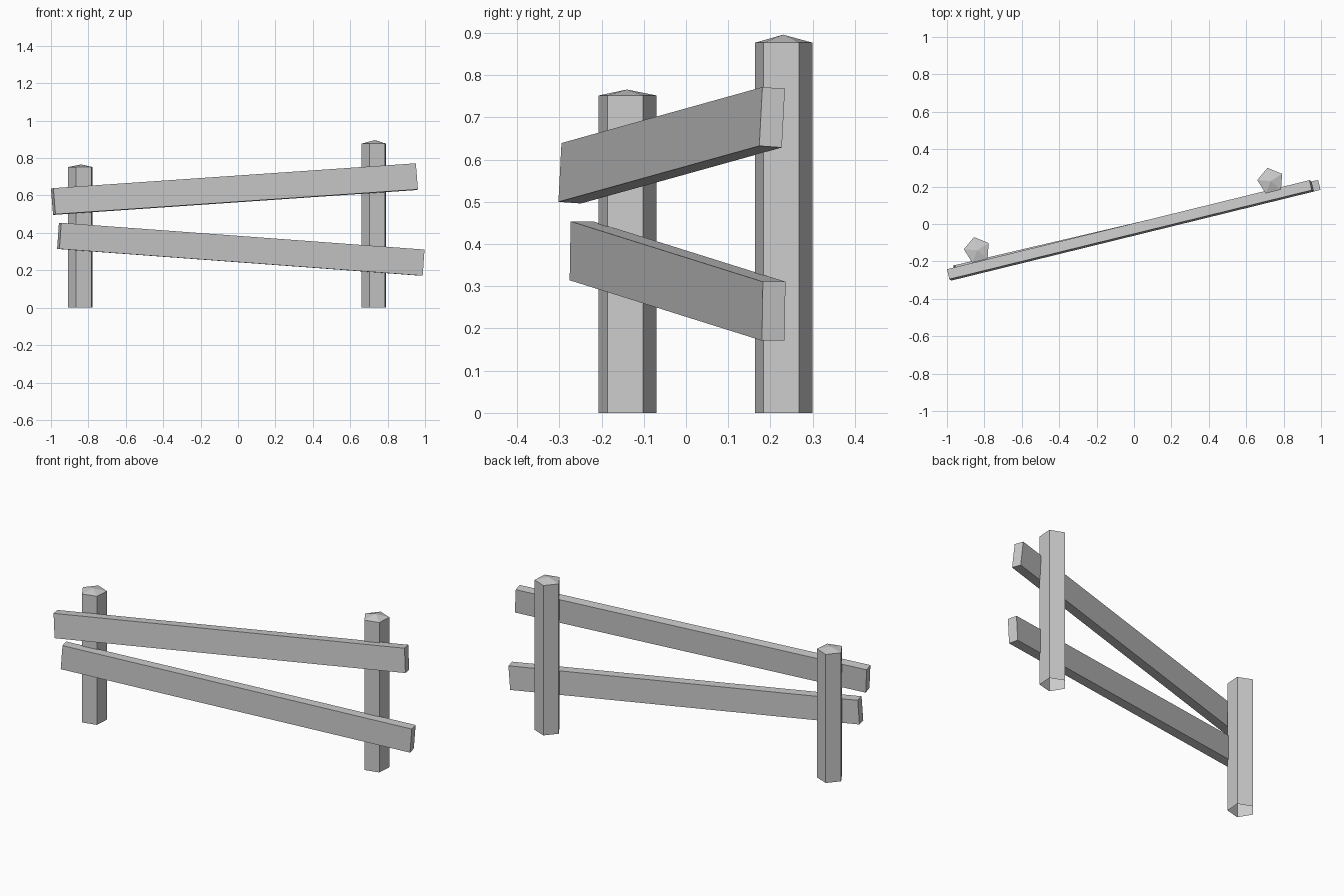
import bpy, bmesh
from math import cos, sin, radians
from mathutils import Matrix, Vector

if "Cube" in bpy.data.objects:
    bpy.data.objects.remove(bpy.data.objects["Cube"])


def add_object(name, bm):
    bmesh.ops.recalc_face_normals(bm, faces=bm.faces[:])
    mesh = bpy.data.meshes.new(name)
    bm.to_mesh(mesh)
    bm.free()
    obj = bpy.data.objects.new(name, mesh)
    bpy.context.collection.objects.link(obj)
    return obj


# Five-sided post with a low pointed cap and an open underside
def post(name, x, y, shoulder, tip, radius=0.072, sides=5, turn=32):
    bm = bmesh.new()
    angles = [radians(turn + 360 * i / sides) for i in range(sides)]
    low, high = [[bm.verts.new((x + radius * cos(a), y + radius * sin(a), z))
                  for a in angles] for z in (0, shoulder)]
    apex = bm.verts.new((x, y, tip))
    for i in range(sides):
        j = (i + 1) % sides
        bm.faces.new((low[i], low[j], high[j], high[i]))
        bm.faces.new((high[i], high[j], apex))
    return add_object(name, bm)


# Plank rail, turned to follow the fence and tilted out of level
def rail(name, centre, yaw, tilt, roll, size=(2.0, 0.055, 0.14)):
    bm = bmesh.new()
    bmesh.ops.create_cube(bm, size=1, matrix=Matrix.Diagonal((*size, 1)))
    obj = add_object(name, bm)
    obj.matrix_world = (Matrix.Translation(Vector(centre))
                        @ Matrix.Rotation(radians(yaw), 4, 'Z')
                        @ Matrix.Rotation(radians(-tilt), 4, 'Y')
                        @ Matrix.Rotation(radians(roll), 4, 'X'))
    return obj


# Posts
post("left_post", -0.838, -0.140, 0.752, 0.766)
post("right_post", 0.731, 0.230, 0.877, 0.896)

# Rails
rail("upper_rail", (-0.019, -0.034, 0.634), 13.8, 3.8, -4)
rail("lower_rail", (0.015, -0.020, 0.3125), 13.2, -4.1, 0)
